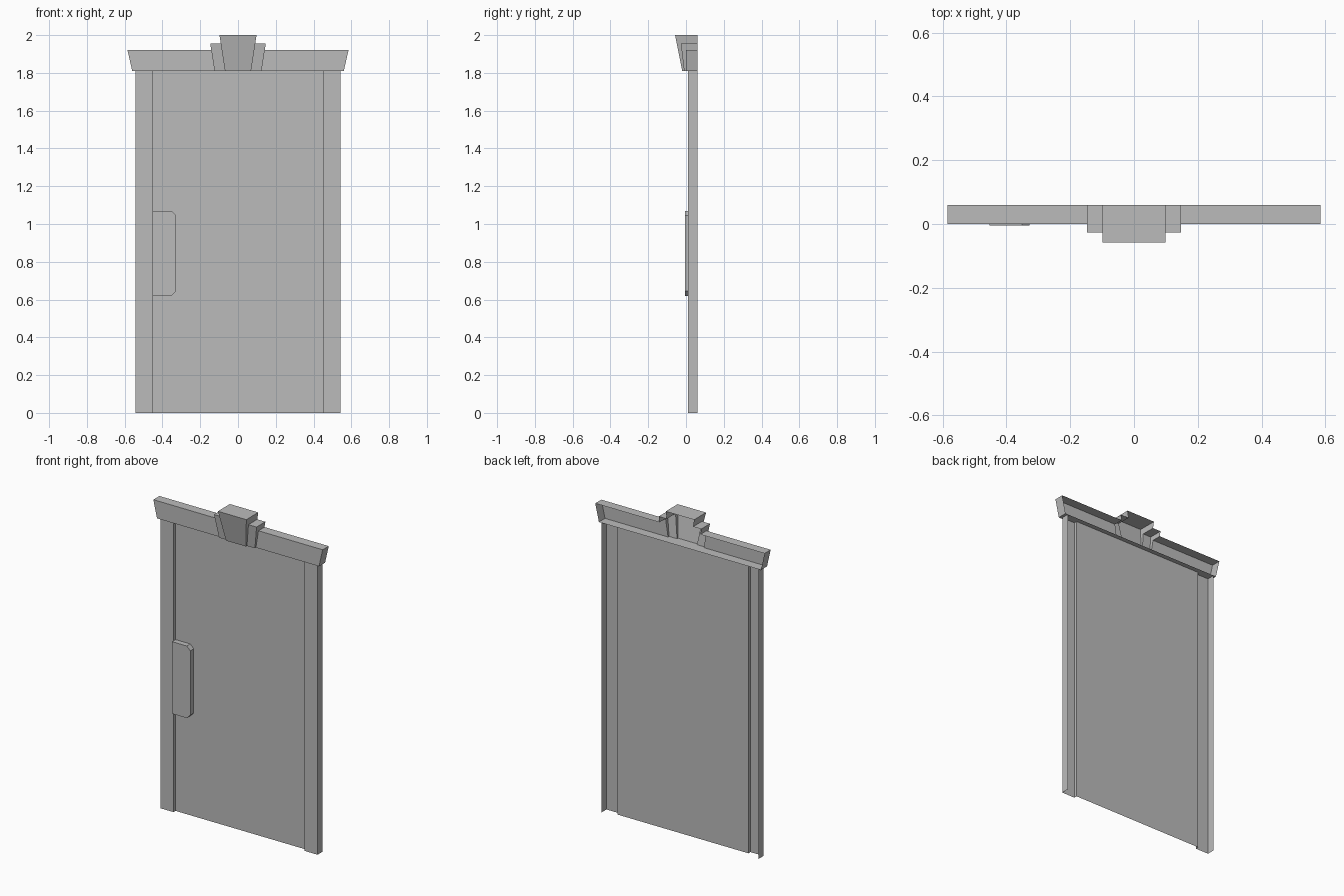
import bpy
import bmesh

old = bpy.data.objects.get("Cube")
if old:
    bpy.data.objects.remove(old, do_unlink=True)

grey = bpy.data.materials.new("plain grey")
grey.use_nodes = True
GREY = (0.5, 0.5, 0.5, 1)
grey.diffuse_color = GREY
grey.node_tree.nodes["Principled BSDF"].inputs["Base Color"].default_value = GREY

BACK, PANEL, POST = 0.06, 0.03, 0.01    # depths along y
OUTER, INNER, HEAD = 0.5425, 0.4525, 1.81


def make(name, bm):
    mesh = bpy.data.meshes.new(name)
    bm.to_mesh(mesh)
    bm.free()
    mesh.materials.append(grey)
    obj = bpy.data.objects.new(name, mesh)
    bpy.context.collection.objects.link(obj)
    return obj


def upright_strip(name, path):
    """Raise an open plan path from the floor to the underside of the lintel."""
    bm = bmesh.new()
    rows = [[bm.verts.new((x, y, z)) for x, y in path] for z in (0, HEAD)]
    for i in range(len(path) - 1):
        bm.faces.new((rows[0][i], rows[0][i + 1], rows[1][i + 1], rows[1][i]))
    return make(name, bm)


def flared_block(name, low_half, top_half, top, low_front, top_front):
    """Solid block that widens and leans forward towards its top."""
    bm = bmesh.new()
    bmesh.ops.create_cube(bm, size=2)
    for v in bm.verts:
        high = v.co.z > 0
        v.co.x *= top_half if high else low_half
        v.co.y = BACK if v.co.y > 0 else (top_front if high else low_front)
        v.co.z = top if high else HEAD
    return make(name, bm)


# Door panel and open-backed posts
upright_strip("door_panel", [(-INNER, PANEL), (INNER, PANEL)])
post = [(-OUTER, BACK), (-OUTER, POST), (-INNER, POST), (-INNER, PANEL)]
upright_strip("right_post", post)
upright_strip("left_post", [(-x, y) for x, y in reversed(post)])

# Handle plate with two clipped corners
bm = bmesh.new()
left, right, low, high, clip = -INNER, -0.327, 0.62, 1.07, 0.024
outline = [(left, low), (right - clip, low), (right, low + clip),
           (right, high - clip), (right - clip, high), (left, high)]
front = [bm.verts.new((x, -0.004, z)) for x, z in outline]
rear = [bm.verts.new((x, PANEL, z)) for x, z in outline]
bm.faces.new(front)
for i in range(len(outline)):
    j = (i + 1) % len(outline)
    bm.faces.new((front[j], front[i], rear[i], rear[j]))
make("handle_plate", bm)

# Lintel joined with the stepped keystone
lintel = flared_block("lintel_with_keystone", 0.56, 0.585, 1.92, 0, 0)
steps = [flared_block("keystone_step", 0.124, 0.147, 1.955, -0.01, -0.027),
         flared_block("keystone_centre", 0.069, 0.098, 2.0, -0.02, -0.058)]
for step in steps:
    mod = lintel.modifiers.new("join", 'BOOLEAN')
    mod.operation = 'UNION'
    mod.solver = 'EXACT'
    mod.object = step
bpy.context.view_layer.update()
joined = lintel.evaluated_get(bpy.context.evaluated_depsgraph_get())
bm = bmesh.new()
bm.from_mesh(joined.to_mesh())
joined.to_mesh_clear()
lintel.modifiers.clear()
for step in steps:
    bpy.data.objects.remove(step, do_unlink=True)

# Open the back of the lintel, leaving a hollow shell
bm.normal_update()
backs = [f for f in bm.faces if f.normal.y > 0.9]
bmesh.ops.delete(bm, geom=backs, context='FACES')
for f in bm.faces:
    f.material_index = 0
bm.to_mesh(lintel.data)
bm.free()
